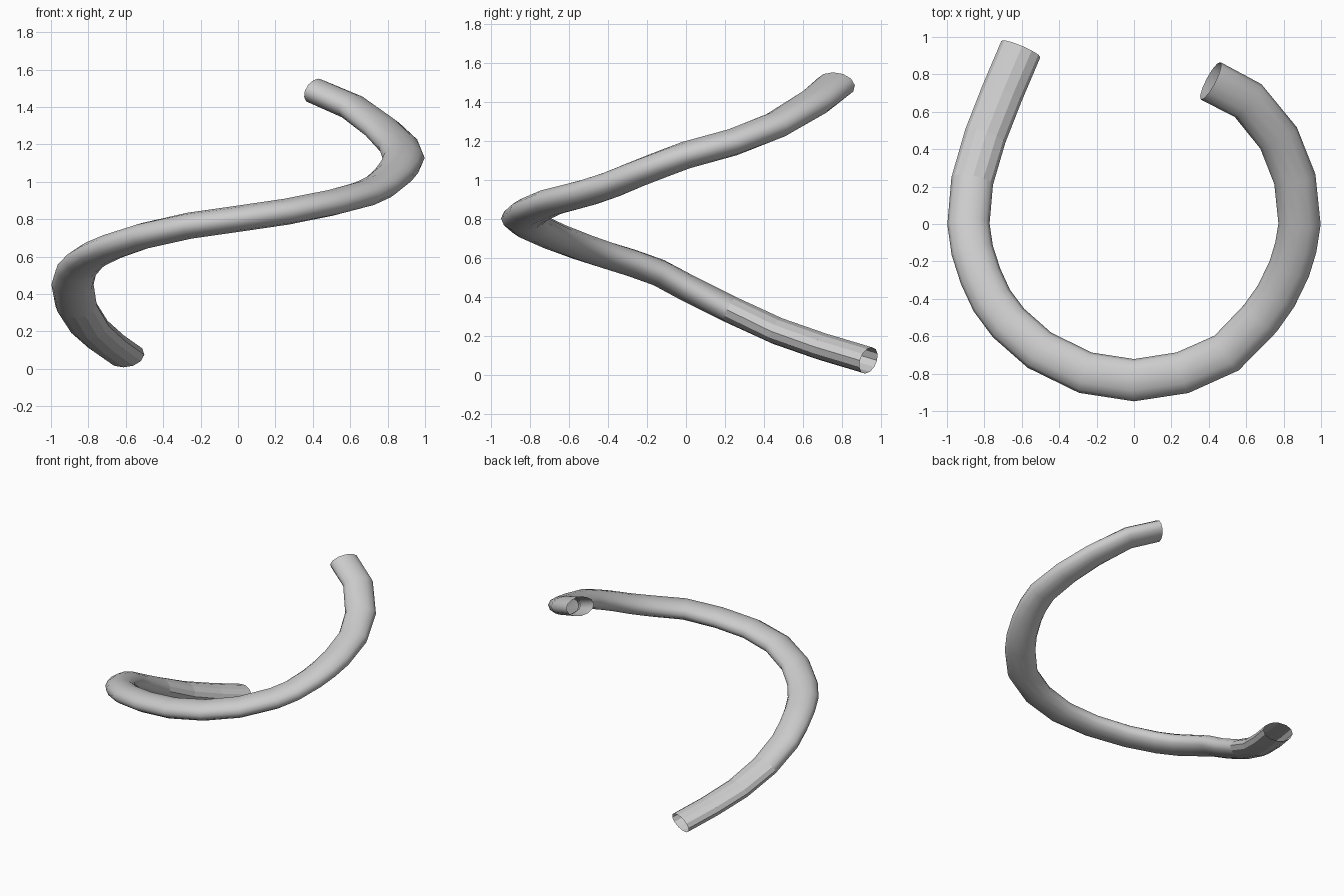
import bpy, bmesh, math
from mathutils import Vector

if "Cube" in bpy.data.objects:
    bpy.data.objects.remove(bpy.data.objects["Cube"])

SIDES = 12
HALF_W, HALF_H = 0.113, 0.070   # slightly flattened oval section

# centre line of the rising coil, from low end to high end
PATH = [
    (-0.605, 0.935, 0.075), (-0.705, 0.70, 0.145), (-0.795, 0.47, 0.225),
    (-0.865, 0.23, 0.335), (-0.885, 0.0, 0.45), (-0.865, -0.14, 0.525),
    (-0.82, -0.28, 0.575), (-0.76, -0.41, 0.615), (-0.67, -0.53, 0.655),
    (-0.505, -0.675, 0.71), (-0.26, -0.795, 0.765), (0.0, -0.835, 0.802),
    (0.26, -0.795, 0.84), (0.495, -0.69, 0.887), (0.675, -0.505, 0.935),
    (0.76, -0.385, 0.975), (0.83, -0.24, 1.035), (0.865, -0.125, 1.08),
    (0.885, 0.0, 1.127), (0.86, 0.24, 1.193), (0.773, 0.46, 1.28),
    (0.61, 0.66, 1.40), (0.41, 0.765, 1.486),
]
FLAT_SEGMENTS = 3               # the low end is faceted

pts = [Vector(p) for p in PATH]
bm = bmesh.new()

# oval rings square to the path
rings = []
for i, p in enumerate(pts):
    a, b = pts[max(i - 1, 0)], pts[min(i + 1, len(pts) - 1)]
    t = (b - p).normalized() if i == 0 else (p - a).normalized()
    if 0 < i < len(pts) - 1:
        t = (t + (b - p).normalized()).normalized()
    side = t.cross(Vector((0, 0, 1))).normalized()
    up = side.cross(t).normalized()
    ring = []
    for k in range(SIDES):
        ang = 2 * math.pi * k / SIDES
        ring.append(bm.verts.new(p + side * HALF_W * math.cos(ang) + up * HALF_H * math.sin(ang)))
    rings.append(ring)

# skin of the tube, open at both ends
for i in range(len(rings) - 1):
    for k in range(SIDES):
        n = (k + 1) % SIDES
        f = bm.faces.new((rings[i][k], rings[i][n], rings[i + 1][n], rings[i + 1][k]))
        f.smooth = i >= FLAT_SEGMENTS

bmesh.ops.recalc_face_normals(bm, faces=bm.faces)
# an open shell: make sure the skin faces away from the centre line
bm.faces.ensure_lookup_table()
f = bm.faces[0]
if f.normal.dot(f.calc_center_median() - (pts[0] + pts[1]) / 2) < 0:
    bmesh.ops.reverse_faces(bm, faces=bm.faces)

mesh = bpy.data.meshes.new("coiled_tube")
bm.to_mesh(mesh)
bm.free()
tube = bpy.data.objects.new("coiled_tube", mesh)
bpy.context.collection.objects.link(tube)
